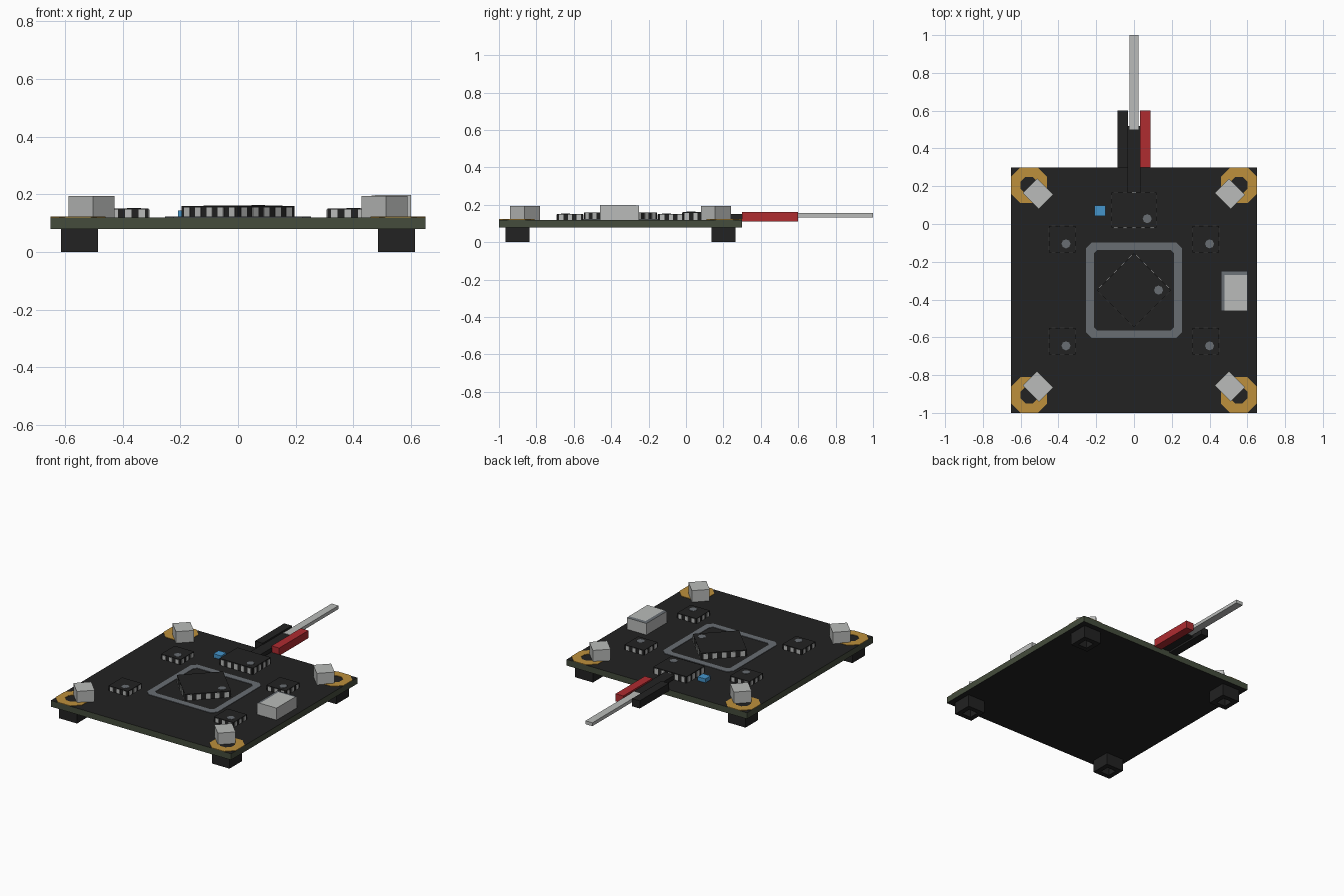
import bpy
import bmesh
import math
from mathutils import Matrix, Vector

cube = bpy.data.objects.get("Cube")
if cube:
    bpy.data.objects.remove(cube, do_unlink=True)


def material(name, r, g, b):
    m = bpy.data.materials.new(name)
    m.use_nodes = True
    m.diffuse_color = (r, g, b, 1)
    bsdf = m.node_tree.nodes["Principled BSDF"]
    bsdf.inputs["Base Color"].default_value = (r, g, b, 1)
    bsdf.inputs["Roughness"].default_value = 0.8
    return m


BLACK = material("black", 0.016, 0.016, 0.016)
GREEN = material("dark green", 0.058, 0.072, 0.045)
SILVER = material("silver", 0.49, 0.5, 0.49)
GREY = material("slate grey", 0.138, 0.153, 0.168)
GOLD = material("gold", 0.51, 0.28, 0.045)
BLUE = material("blue", 0.06, 0.3, 0.6)
RED = material("red", 0.43, 0.025, 0.03)

TOP = 0.12       # upper surface of the board
MID = -0.35      # board centre along y
PLATE = 0.003    # thickness of painted details


def finish(name, bm, *mats):
    bmesh.ops.recalc_face_normals(bm, faces=bm.faces)
    mesh = bpy.data.meshes.new(name)
    bm.to_mesh(mesh)
    bm.free()
    for m in mats:
        mesh.materials.append(m)
    ob = bpy.data.objects.new(name, mesh)
    bpy.context.collection.objects.link(ob)
    return ob


def add_box(bm, size, centre, turn=0, about=(0, 0, 0)):
    spin = Matrix.Translation(about) @ Matrix.Rotation(turn, 4, "Z")
    place = Matrix.Translation(centre) @ Matrix.Diagonal((*size, 1))
    return bmesh.ops.create_cube(bm, size=1, matrix=spin @ place)["verts"]


def box(name, x, y, z, mat):
    """Box from its (low, high) range on each axis."""
    bm = bmesh.new()
    spans = (x, y, z)
    add_box(bm, [b - a for a, b in spans], [(a + b) / 2 for a, b in spans])
    return finish(name, bm, mat)


def cut_square(half, cut):
    """Corner points of a square with clipped corners."""
    k = half - cut
    return [(half, -k), (half, k), (k, half), (-k, half),
            (-half, k), (-half, -k), (-k, -half), (k, -half)]


def ring(name, x, y, outer, inner, mat):
    """Flat clipped-square frame lying on the board."""
    bm = bmesh.new()
    loops = [[bm.verts.new((x + px, y + py, TOP + PLATE)) for px, py in cut_square(*s)]
             for s in (outer, inner)]
    a, b = loops
    for i in range(8):
        j = (i + 1) % 8
        bm.faces.new((a[i], a[j], b[j], b[i]))
    grown = bmesh.ops.extrude_face_region(bm, geom=bm.faces[:])["geom"]
    low = [v for v in grown if isinstance(v, bmesh.types.BMVert)]
    bmesh.ops.translate(bm, verts=low, vec=(0, 0, -PLATE))
    return finish(name, bm, mat)


def chip(name, x, y, size, height, legs, dot, turn=0):
    """Black package with silver legs round it and a round marker on top."""
    w, d = size
    base = Vector((x, y, TOP))
    bm = bmesh.new()
    add_box(bm, (w, d, height), (0, 0, height / 2), turn, base)
    finish(name, bm, BLACK)

    bm = bmesh.new()
    tall = height * 0.88
    for side in range(4):
        along, out, count = (w, d, legs[0]) if side % 2 == 0 else (d, w, legs[1])
        pitch = along / count
        for i in range(count):
            pos = (i + 0.5) * pitch - along / 2
            add_box(bm, (pitch * 0.48, 0.006, tall), (pos, -out / 2, tall / 2),
                    turn + side * math.pi / 2, base)
    finish(name + "_legs", bm, SILVER)

    bm = bmesh.new()
    spot = base + Vector((dot[0], dot[1], height))
    bmesh.ops.create_cone(bm, cap_ends=True, segments=8, radius1=0.024, radius2=0.024,
                          depth=PLATE, matrix=Matrix.Translation(spot))
    finish(name + "_marker", bm, GREY)


# Board: black faces with green edges
board = box("board", (-0.65, 0.65), (-1, 0.3), (0.08, TOP), BLACK)
board.data.materials.append(GREEN)
for f in board.data.polygons:
    f.material_index = 0 if abs(f.normal.z) > 0.5 else 1

# Corners: foot with a recessed hole, gold pad, turned silver block
for sx, xname in ((-1, "right"), (1, "left")):
    for sy, yname in ((-1, "front"), (1, "back")):
        tag = yname + "_" + xname
        bm = bmesh.new()
        add_box(bm, (0.128, 0.128, 0.08), (sx * 0.55, MID + sy * 0.55, 0.04))
        bm.normal_update()
        sole = min(bm.faces, key=lambda f: f.calc_center_median().z)
        bmesh.ops.inset_region(bm, faces=[sole], thickness=0.044)
        up = bmesh.ops.extrude_face_region(bm, geom=[sole])["geom"]
        bmesh.ops.delete(bm, geom=[sole], context="FACES")
        bmesh.ops.translate(bm, vec=(0, 0, 0.05),
                            verts=[v for v in up if isinstance(v, bmesh.types.BMVert)])
        finish("foot_" + tag, bm, BLACK)

        ring("corner_pad_" + tag, sx * 0.555, MID + sy * 0.555,
             (0.095, 0.05), (0.045, 0.026), GOLD)

        bm = bmesh.new()
        add_box(bm, (0.12, 0.107, 0.075), (0, 0, 0.0375), -math.pi / 4,
                (sx * 0.508, MID + sy * 0.51, TOP))
        finish("corner_block_" + tag, bm, SILVER)

        # Small chip of each quadrant
        chip("small_chip_" + tag, sx * 0.38, MID + sy * 0.27, (0.14, 0.14), 0.032,
             (3, 3), (0.02, -0.025))

# Main processor inside its printed frame
ring("processor_frame", 0, MID, (0.253, 0.03), (0.213, 0.018), GREY)
chip("processor", 0, MID, (0.277, 0.277), 0.04, (5, 5), (0.13, 0), math.pi / 4)

# Rear controller chip
chip("rear_chip", 0, 0.073, (0.24, 0.185), 0.042, (5, 4), (0.07, -0.045))

# Side socket: top drawn in on two sides, with grey sloping shoulders
bm = bmesh.new()
add_box(bm, (0.14, 0.21, 0.075), (0.53, -0.355, TOP + 0.0375))
lid = max(bm.faces, key=lambda f: f.calc_center_median().z)
bm.normal_update()
shoulders = bmesh.ops.inset_region(bm, faces=[lid], thickness=0.028)["faces"]
for v in lid.verts:
    v.co.z += 0.003
    if v.co.x > 0.53:
        v.co.x = 0.6
    if v.co.y < -0.355:
        v.co.y = -0.46
for f in shoulders:
    c = f.calc_center_median()
    f.material_index = 1 if c.x < 0.49 or c.y > -0.28 else 0
finish("side_socket", bm, SILVER, GREY)

# Small blue component
box("blue_component", (-0.208, -0.152), (0.043, 0.098), (TOP, 0.145), BLUE)

# Cable: black sleeve, red and black wires, bare silver lead
box("cable_sleeve", (-0.036, 0.036), (0.16, 0.52), (0.125, 0.152), BLACK)
box("red_wire", (0.032, 0.087), (0.3, 0.6), (0.112, 0.162), RED)
box("black_wire", (-0.087, -0.032), (0.3, 0.6), (0.112, 0.162), BLACK)
box("silver_lead", (-0.025, 0.025), (0.5, 1), (0.133, 0.155), SILVER)
